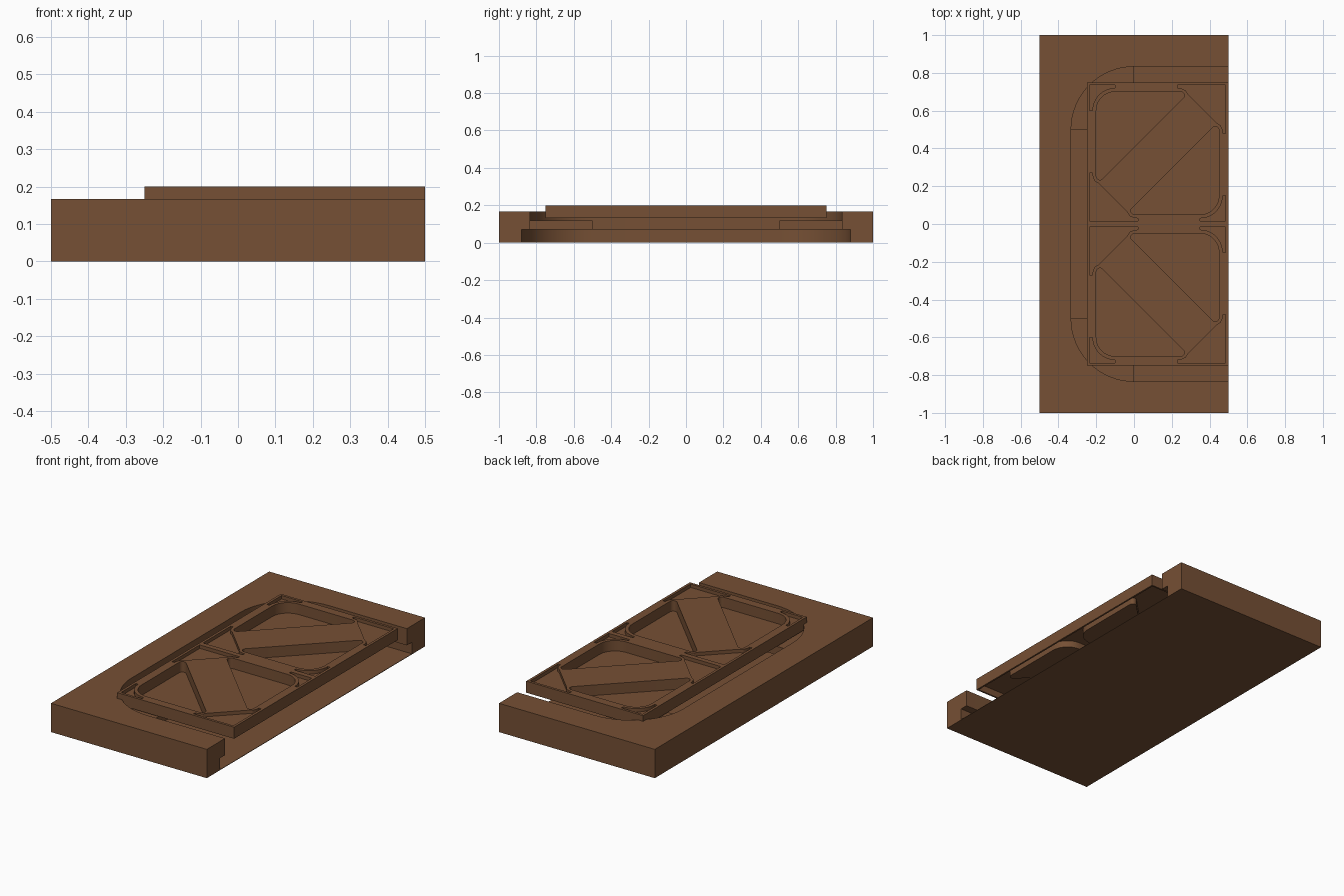
import bpy, bmesh, math
from mathutils import Vector

if "Cube" in bpy.data.objects:
    bpy.data.objects.remove(bpy.data.objects["Cube"])

brown = bpy.data.materials.new("brown")
brown.diffuse_color = (0.18, 0.08, 0.035, 1)
brown.use_nodes = True
brown.node_tree.nodes["Principled BSDF"].inputs["Base Color"].default_value = brown.diffuse_color


def make(name, prisms):
    """One object from a list of (outline, bottom, top) prisms."""
    bm = bmesh.new()
    for pts, z0, z1 in prisms:
        lo = [bm.verts.new((x, y, z0)) for x, y in pts]
        hi = [bm.verts.new((x, y, z1)) for x, y in pts]
        n = len(pts)
        bm.faces.new(lo)
        bm.faces.new(hi)
        for i in range(n):
            j = (i + 1) % n
            bm.faces.new((lo[i], lo[j], hi[j], hi[i]))
    bmesh.ops.recalc_face_normals(bm, faces=bm.faces)
    me = bpy.data.meshes.new(name)
    bm.to_mesh(me)
    bm.free()
    ob = bpy.data.objects.new(name, me)
    bpy.context.collection.objects.link(ob)
    me.materials.append(brown)
    return ob


def cut(ob, cutter):
    mod = ob.modifiers.new("cut", 'BOOLEAN')
    mod.operation = 'DIFFERENCE'
    mod.solver = 'EXACT'
    mod.object = cutter
    bpy.context.view_layer.objects.active = ob
    bpy.ops.object.modifier_apply(modifier=mod.name)
    bpy.data.objects.remove(cutter)


def smooth(ob):
    bpy.ops.object.select_all(action='DESELECT')
    ob.select_set(True)
    bpy.context.view_layer.objects.active = ob
    bpy.ops.object.shade_smooth_by_angle(angle=math.radians(30))


def rect(x0, y0, x1, y1):
    return [(x0, y0), (x1, y0), (x1, y1), (x0, y1)]


def arc(cx, cy, r, a0, a1, n=16):
    return [(cx + r * math.cos(math.radians(a0 + (a1 - a0) * i / n)),
             cy + r * math.sin(math.radians(a0 + (a1 - a0) * i / n))) for i in range(n + 1)]


def rounded(corners, n=10):
    """Polygon from (x, y, radius) corners."""
    out = []
    for i, (x, y, r) in enumerate(corners):
        p = Vector((x, y))
        a = (Vector(corners[i - 1][:2]) - p).normalized()
        b = (Vector(corners[(i + 1) % len(corners)][:2]) - p).normalized()
        half = a.angle(b) / 2
        c = p + (a + b).normalized() * (r / math.sin(half))
        s = p + a * (r / math.tan(half)) - c
        e = p + b * (r / math.tan(half)) - c
        turn = s.angle_signed(e)
        for k in range(n + 1):
            t = -turn * k / n
            out.append((c.x + s.x * math.cos(t) - s.y * math.sin(t),
                        c.y + s.x * math.sin(t) + s.y * math.cos(t)))
    return out


def opposite(pts):
    """Half turn about the centre of one truss square."""
    return [(0.25 - x, 0.75 - y) for x, y in pts]


def both(shapes):
    """Shapes plus their mirror images in y."""
    return shapes + [[(x, -y) for x, y in s] for s in shapes]


def grow(pts, f):
    cx = sum(p[0] for p in pts) / len(pts)
    cy = sum(p[1] for p in pts) / len(pts)
    return [(cx + (x - cx) * f, cy + (y - cy) * f) for x, y in pts]


def bay(r):
    """Recess outline, open at the right edge."""
    return ([(0.6, 0.5 + r)] + arc(0, 0.5, r, 90, 180)
            + arc(0, -0.5, r, 180, 270) + [(0.6, -0.5 - r)])


# Base block with an undercut bay and thin floor
base = make("base_block", [(rect(-0.5, -1, 0.5, 1), 0, 0.167)])
cut(base, make("lower_cutter", [(bay(0.38), 0.003, 0.07)]))
cut(base, make("upper_cutter", [(bay(0.333), 0.06, 0.3)]))
smooth(base)

# Corner ledges under the panel
ledge = arc(0, 0.5, 0.334, 90, 180) + [(0, 0.5)]
for i, shape in enumerate(both([ledge])):
    smooth(make(f"corner_ledge_{i + 1}", [(shape, 0.07, 0.12)]))

# Panel shapes: triangular pockets and shallow corner gussets
pocket = rounded([(-0.2, 0.7, 0.1), (0.295, 0.7, 0.02), (-0.2, 0.205, 0.02)])
small = [(-0.235, 0.735), (-0.235, 0.6)] + arc(-0.1, 0.6, 0.12, 180, 90, 10) + [(-0.1, 0.735)]
large = [(-0.235, 0.015), (0.02, 0.015), (0.02, 0.03), (0, 0.032), (-0.022, 0.042),
         (-0.035, 0.062), (-0.188, 0.215), (-0.208, 0.228), (-0.218, 0.25), (-0.22, 0.27), (-0.235, 0.27)]
pockets = both([pocket, opposite(pocket)])
gussets = both([small, opposite(small), large, opposite(large)])

# Floating truss panel, hollow underneath around the pockets
panel = make("truss_panel", [(rect(-0.25, -0.75, 0.5, 0.75), 0.133, 0.2)])
hollow = make("hollow_cutter", [(rect(-0.24, -0.74, 0.49, 0.74), 0.12, 0.172)])
cut(hollow, make("pocket_walls", [(grow(p, 1.04), 0.1, 0.3) for p in pockets]))
cut(panel, hollow)
cut(panel, make("pocket_cutter", [(p, 0.139, 0.3) for p in pockets]))
cut(panel, make("gusset_cutter", [(g, 0.18, 0.3) for g in gussets]))
smooth(panel)
